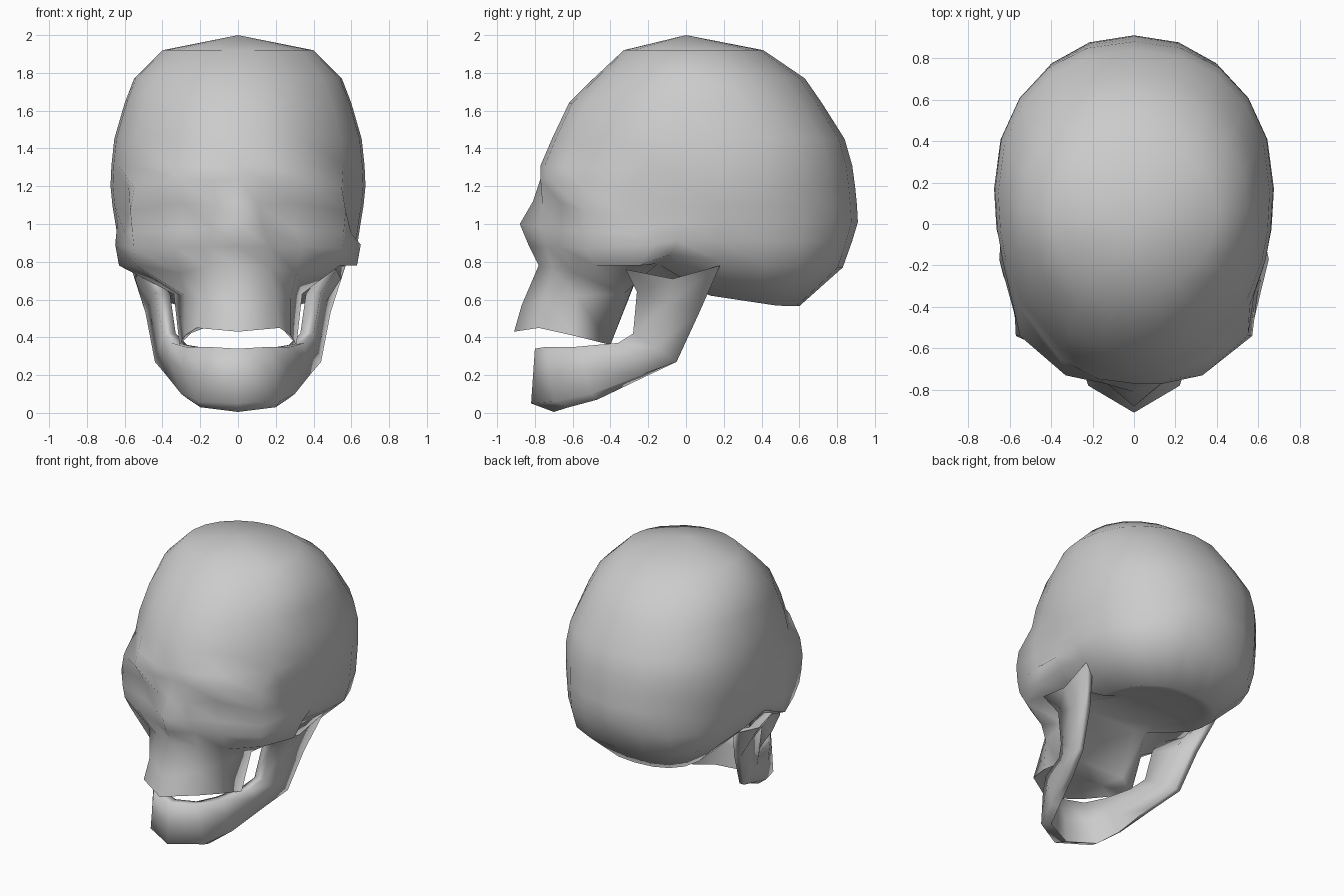
import bpy
import bmesh
from math import sin, cos, radians

default_cube = bpy.data.objects.get("Cube")
if default_cube:
    bpy.data.objects.remove(default_cube, do_unlink=True)

bone = bpy.data.materials.new("bone_grey")
bone.use_nodes = True
grey = (0.6, 0.6, 0.6, 1)
bone.diffuse_color = grey
bone.node_tree.nodes["Principled BSDF"].inputs["Base Color"].default_value = grey


def bridge(bm, rows):
    """Join neighbouring closed rows of points with quads."""
    count = len(rows[0])
    for upper, lower in zip(rows, rows[1:]):
        for i in range(count):
            j = (i + 1) % count
            bm.faces.new((upper[i], upper[j], lower[j], lower[i]))


def add_rows(bm, rings):
    return [[bm.verts.new(p) for p in ring] for ring in rings]


def finish(name, bm, sharp_angle):
    bmesh.ops.recalc_face_normals(bm, faces=bm.faces)
    mesh = bpy.data.meshes.new(name)
    bm.to_mesh(mesh)
    bm.free()
    mesh.materials.append(bone)
    obj = bpy.data.objects.new(name, mesh)
    bpy.context.collection.objects.link(obj)
    bpy.ops.object.select_all(action="DESELECT")
    obj.select_set(True)
    bpy.context.view_layer.objects.active = obj
    bpy.ops.object.shade_smooth_by_angle(angle=radians(sharp_angle))


def mirror_points(half):
    """Close a half ring that starts and ends on the centre plane."""
    return half + [(-x, y, z) for x, y, z in reversed(half[1:-1])]


# Braincase slices: ovals, squarer where the power is lower
FACE_ANGLES = (0, 13, 30, 55, 70)
BACK_ANGLES = (79, 90, 108, 126, 144, 162, 180)


def oval(angles, z, front, back, width, middle, power, tilt=0):
    points = []
    for angle in angles:
        side = abs(sin(radians(angle))) ** power
        along = abs(cos(radians(angle))) ** power
        y = middle + along * ((front if angle < 90 else back) - middle)
        x = width * side if angle < 180 else 0
        points.append((x, y, z + tilt * max(0, 0.5 - y)))
    return points


dome = [
    (1.92, -0.33, 0.41, 0.40, 0.05, 1),
    (1.77, -0.49, 0.63, 0.55, 0.08, 1),
    (1.64, -0.62, 0.72, 0.60, 0.11, 0.95),
    (1.45, -0.71, 0.84, 0.655, 0.15, 0.92),
    (1.31, -0.77, 0.88, 0.67, 0.17, 0.92),
]
rings = [mirror_points(oval(FACE_ANGLES + BACK_ANGLES, *row)) for row in dome]

# Face and upper jaw: front half of each lower slice, centre to temple
face = [
    # brow ridge
    [(0, -0.77, 1.24), (0.14, -0.77, 1.23), (0.33, -0.73, 1.24), (0.55, -0.54, 1.19), (0.58, -0.34, 1.2)],
    # bridge and upper socket
    [(0, -0.81, 1.12), (0.11, -0.76, 1.1), (0.3, -0.66, 1.11), (0.57, -0.54, 1.07), (0.58, -0.34, 1.05)],
    # nose tip and lower socket
    [(0, -0.88, 1), (0.13, -0.77, 0.98), (0.3, -0.66, 0.97), (0.56, -0.54, 0.96), (0.6, -0.3, 0.95)],
    # cheek bone and arch
    [(0, -0.83, 0.88), (0.17, -0.74, 0.88), (0.34, -0.67, 0.88), (0.55, -0.53, 0.87), (0.65, -0.17, 0.89)],
    # lower edge of cheek and arch
    [(0, -0.78, 0.78), (0.17, -0.71, 0.77), (0.31, -0.59, 0.74), (0.54, -0.48, 0.78), (0.63, -0.25, 0.78)],
    # jaw wall and hollow behind the cheek
    [(0, -0.87, 0.57), (0.2, -0.74, 0.6), (0.28, -0.58, 0.62), (0.34, -0.33, 0.63), (0.42, -0.15, 0.79)],
    # biting edge
    [(0, -0.91, 0.43), (0.22, -0.78, 0.45), (0.28, -0.6, 0.41), (0.31, -0.4, 0.36), (0.3, -0.25, 0.75)],
    # raised palate
    [(0, -0.8, 0.45), (0.15, -0.72, 0.46), (0.21, -0.58, 0.46), (0.23, -0.4, 0.45), (0.22, -0.25, 0.74)],
]
back = [
    (1.2, -0.77, 0.895, 0.675, 0.17, 0.95),
    (1.1, -0.77, 0.905, 0.665, 0.17, 0.95),
    (1.01, -0.77, 0.91, 0.65, 0.17, 0.94),
    (0.91, -0.77, 0.88, 0.635, 0.17, 0.88),
    (0.77, -0.8, 0.83, 0.59, 0.17, 0.82, 0.12),
    (0.565, -0.2, 0.6, 0.38, 0.24, 0.85, 0.15),
    (0.58, -0.1, 0.54, 0.3, 0.25, 0.9, 0.15),
    (0.59, 0, 0.5, 0.22, 0.26, 1, 0.15),
]
for front_half, row in zip(face, back):
    rings.append(mirror_points(front_half + oval(BACK_ANGLES, *row)))

bm = bmesh.new()
rows = add_rows(bm, rings)
bridge(bm, rows)
crown = bm.verts.new((0, 0, 2))
top, base = rows[0], rows[-1]
for i, vert in enumerate(top):
    bm.faces.new((vert, top[(i + 1) % len(top)], crown))
# Underside: strips running from the left half to the right half
last = len(FACE_ANGLES + BACK_ANGLES) - 1
for i in range(last):
    strip = [base[i], base[i + 1], base[-i - 1], base[-i]]
    bm.faces.new(list(dict.fromkeys(strip)))
finish("skull", bm, 110)

# Lower jaw: stations from chin to hinge, as
# outer top, outer bottom, inner bottom, inner top
stations = [
    [(0, -0.8, 0.34), (0, -0.82, 0.05), (0, -0.7, 0.005), (0, -0.72, 0.34)],
    [(0.17, -0.74, 0.35), (0.22, -0.7, 0.06), (0.2, -0.62, 0.03), (0.13, -0.67, 0.34)],
    [(0.28, -0.58, 0.35), (0.3, -0.5, 0.1), (0.26, -0.47, 0.07), (0.21, -0.55, 0.35)],
    [(0.35, -0.36, 0.37), (0.38, -0.24, 0.2), (0.33, -0.24, 0.18), (0.27, -0.36, 0.36)],
    [(0.4, -0.28, 0.42), (0.44, -0.05, 0.27), (0.4, -0.05, 0.27), (0.33, -0.28, 0.42)],
    [(0.44, -0.26, 0.64), (0.49, 0.07, 0.53), (0.44, 0.07, 0.53), (0.36, -0.24, 0.63)],
    [(0.52, -0.32, 0.76), (0.57, 0.18, 0.78), (0.5, 0.17, 0.77), (0.45, -0.29, 0.75)],
]


def midpoint(a, b, drop):
    return ((a[0] + b[0]) / 2, (a[1] + b[1]) / 2, (a[2] + b[2]) / 2 - drop)


sections = []
for station in stations:
    top, low, inner_low, inner_top = station
    # the hinge end dips between its two peaks
    drop = 0.06 if station is stations[-1] else 0
    sections.append([top, midpoint(top, low, drop), low,
                     inner_low, midpoint(inner_low, inner_top, drop), inner_top])
mirrored = [[(-x, y, z) for x, y, z in section] for section in reversed(sections[1:])]

bm = bmesh.new()
rows = add_rows(bm, mirrored + sections)
bridge(bm, rows)
for end in (rows[0], rows[-1]):
    bm.faces.new((end[0], end[1], end[4], end[5]))
    bm.faces.new((end[1], end[2], end[3], end[4]))
finish("lower_jaw", bm, 100)
